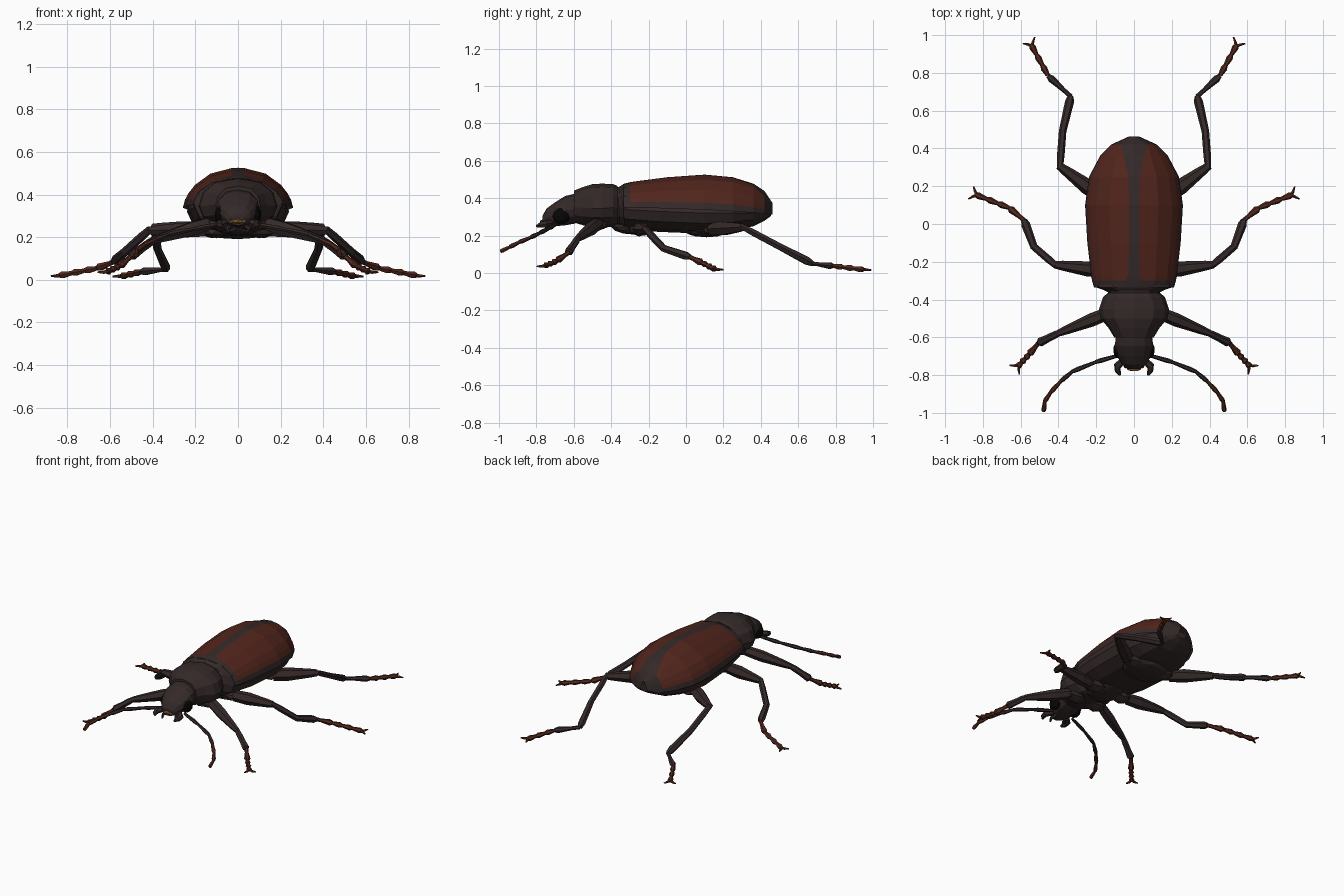
import bpy, bmesh, math
from mathutils import Vector

if "Cube" in bpy.data.objects:
    bpy.data.objects.remove(bpy.data.objects["Cube"])


def material(name, rgb):
    m = bpy.data.materials.new(name)
    m.use_nodes = True
    col = (*rgb, 1)
    m.diffuse_color = col
    m.node_tree.nodes["Principled BSDF"].inputs["Base Color"].default_value = col
    return m


DARK = material("dark brown shell", (0.035, 0.022, 0.022))
RED = material("red brown wing case", (0.083, 0.0185, 0.0115))
RUST = material("rust brown feet", (0.085, 0.021, 0.012))
BLACK = material("black eye", (0.002, 0.002, 0.002))
AMBER = material("amber mouth", (0.25, 0.12, 0.02))


def finish(bm, name, *mats):
    bmesh.ops.recalc_face_normals(bm, faces=bm.faces)
    me = bpy.data.meshes.new(name)
    bm.to_mesh(me)
    bm.free()
    for m in mats:
        me.materials.append(m)
    ob = bpy.data.objects.new(name, me)
    bpy.context.collection.objects.link(ob)
    return ob


def skin(bm, rings):
    """Bridge closed rings of points and cap both ends."""
    rows = [[bm.verts.new(p) for p in r] for r in rings]
    n = len(rows[0])
    for a, b in zip(rows, rows[1:]):
        for i in range(n):
            j = (i + 1) % n
            bm.faces.new((a[i], a[j], b[j], b[i]))
    bm.faces.new(rows[0])
    bm.faces.new(rows[-1])


def body(name, stations, n=12, mat=DARK):
    """Loft along y; each station is y, half width, top, bottom, widest height."""
    bm = bmesh.new()
    rings = []
    for y, w, top, bot, mid in stations:
        ring = []
        for i in range(n):
            c, s = math.cos(math.tau * i / n), math.sin(math.tau * i / n)
            x = w * math.copysign(abs(c) ** 0.8, c)
            ring.append((x, y, mid + s * ((top - mid) if s > 0 else (mid - bot))))
        rings.append(ring)
    skin(bm, rings)
    return finish(bm, name, mat)


def tube(name, pts, radii, mat, side=1, n=6):
    """Tapered limb through the points, mirrored by side."""
    pts = [Vector((p[0] * side, p[1], p[2])) for p in pts]
    bm = bmesh.new()
    rings = []
    for i, p in enumerate(pts):
        d = (pts[min(i + 1, len(pts) - 1)] - pts[max(i - 1, 0)]).normalized()
        u = d.cross(Vector((0, 0, 1))).normalized()
        v = u.cross(d)
        rings.append([p + radii[i] * (u * math.cos(math.tau * k / n) + v * math.sin(math.tau * k / n))
                      for k in range(n)])
    skin(bm, rings)
    return finish(bm, name, mat)


def ball(name, loc, scale, mat, sub=2):
    bm = bmesh.new()
    bmesh.ops.create_icosphere(bm, subdivisions=sub, radius=1)
    for v in bm.verts:
        v.co = Vector([a * b for a, b in zip(v.co, scale)]) + Vector(loc)
    return finish(bm, name, mat)


# Abdomen, thorax and head
body("abdomen", [
    (-0.36, 0.14, 0.45, 0.26, 0.36), (-0.33, 0.20, 0.46, 0.24, 0.34),
    (-0.15, 0.23, 0.46, 0.22, 0.33), (0.10, 0.24, 0.47, 0.21, 0.32),
    (0.25, 0.22, 0.44, 0.225, 0.32), (0.36, 0.165, 0.40, 0.25, 0.32),
    (0.42, 0.11, 0.37, 0.28, 0.32), (0.455, 0.035, 0.35, 0.305, 0.325)])
body("neck_ring", [(-0.40, 0.13, 0.45, 0.26, 0.35), (-0.355, 0.14, 0.462, 0.25, 0.35),
                   (-0.335, 0.205, 0.475, 0.25, 0.35), (-0.32, 0.21, 0.47, 0.25, 0.35)])
body("pronotum", [
    (-0.60, 0.105, 0.44, 0.27, 0.35), (-0.55, 0.135, 0.46, 0.255, 0.35),
    (-0.50, 0.178, 0.475, 0.25, 0.345), (-0.45, 0.185, 0.478, 0.245, 0.345),
    (-0.39, 0.165, 0.475, 0.245, 0.35), (-0.365, 0.14, 0.465, 0.255, 0.35)])
body("head", [
    (-0.59, 0.095, 0.425, 0.265, 0.34), (-0.645, 0.102, 0.412, 0.255, 0.335),
    (-0.70, 0.090, 0.378, 0.25, 0.315), (-0.745, 0.062, 0.345, 0.25, 0.295),
    (-0.768, 0.035, 0.305, 0.255, 0.28)])
ball("mouth", (0, -0.764, 0.275), (0.045, 0.018, 0.012), AMBER, 1)

# Wing cases: domed shell with dark seam, rim and tip
CASES = [  # y, half width, top, edge height, seam half width
    (-0.335, 0.212, 0.476, 0.352, 0.045), (-0.30, 0.222, 0.485, 0.35, 0.045),
    (-0.27, 0.227, 0.49, 0.35, 0.03), (-0.10, 0.247, 0.512, 0.345, 0.026),
    (0.10, 0.259, 0.526, 0.338, 0.026), (0.25, 0.238, 0.512, 0.33, 0.03),
    (0.36, 0.18, 0.478, 0.322, 0.055), (0.42, 0.122, 0.438, 0.315, 0.07),
    (0.462, 0.03, 0.375, 0.312, 0.012)]
bm = bmesh.new()
for side in (1, -1):
    rows = []
    for y, w, top, edge, seam in CASES:
        fs = [0, seam / w, max(0.5, seam / w + 0.05), 0.78, 0.9, 0.96, 1.0]
        rows.append([bm.verts.new((side * f * w, y, edge + (top - edge) * (1 - f ** 2.2) ** 0.65))
                     for f in fs])
    for r, (a, b) in enumerate(zip(rows, rows[1:])):
        for c in range(6):
            f = bm.faces.new((a[c], a[c + 1], b[c + 1], b[c]))
            f.material_index = int(1 <= c <= 4 and 1 <= r <= 6)
    bm.faces.new(rows[0])
    bm.faces.new(rows[-1])
bmesh.ops.remove_doubles(bm, verts=bm.verts, dist=0.0005)
finish(bm, "wing_cases", DARK, RED)

# Legs: hip, knee, mid shin, ankle, foot bend, foot tip, thigh radius, first foot joint colour
LEGS = {
    "front": ((0.13, -0.47, 0.265), (0.40, -0.578, 0.185), (0.455, -0.605, 0.145),
              (0.505, -0.63, 0.108), (0.555, -0.69, 0.065), (0.615, -0.755, 0.038), 0.036, RUST),
    "middle": ((0.15, -0.25, 0.235), (0.42, -0.215, 0.232), (0.53, -0.12, 0.132),
               (0.582, 0.02, 0.085), (0.66, 0.085, 0.055), (0.84, 0.156, 0.02), 0.040, RUST),
    "hind": ((0.17, 0.14, 0.235), (0.392, 0.305, 0.245), (0.378, 0.49, 0.147),
             (0.335, 0.675, 0.05), (0.455, 0.785, 0.038), (0.545, 0.95, 0.018), 0.042, DARK)}


def foot(name, path, side, first):
    """Two jointed stretches along a bent path, ending in a forked claw."""
    a, b, c = map(Vector, path)
    tube(f"{name}_base", [a, a.lerp(b, 0.3), a.lerp(b, 0.85), b],
         [0.013, 0.012, 0.020, 0.012], first, side)
    pts, radii = [], []
    for k in range(3):
        pts += [b.lerp(c, (k + t) / 3) for t in (0.03, 0.7, 0.92)]
        radii += [0.011, 0.018, 0.013]
    tube(name, pts + [c], radii + [0.010], RUST, side)
    d = (c - b).normalized()
    across = d.cross(Vector((0, 0, 1))).normalized()
    for k, s in (("inner", 1), ("outer", -1)):
        tip = c + d * 0.026 + across * s * 0.036
        tip.z = c.z - 0.002
        tube(f"{name}_{k}_claw", [c - d * 0.01, c + d * 0.008 + across * s * 0.015, tip],
             [0.010, 0.008, 0.004], RUST, side, 5)


for label, side in (("left", 1), ("right", -1)):
    for pos, (hip, knee, shin, ankle, bend, tip, r, first) in LEGS.items():
        name = f"{pos}_{label}"
        h, k, low, a = map(Vector, (hip, knee, shin, ankle))
        ball(f"{name}_hip", (side * (hip[0] - 0.05), hip[1], hip[2] - 0.005),
             (0.085, 0.06, 0.035), DARK, 1)
        tube(f"{name}_thigh", [h, h.lerp(k, 0.35), h.lerp(k, 0.85), k],
             [r * 0.9, r, r * 0.65, r * 0.5], DARK, side)
        tube(f"{name}_shin", [k - (low - k) * 0.08, k.lerp(low, 0.3), low, low.lerp(a, 0.85), a],
             [0.016, 0.020, 0.020, 0.024, 0.016], DARK, side)
        foot(f"{name}_foot", (ankle, bend, tip), side, first)

    # Eyes, jaws, feelers
    ball(f"{label}_eye", (side * 0.079, -0.667, 0.305), (0.031, 0.047, 0.045), BLACK)
    tube(f"{label}_jaw", [(0.055, -0.72, 0.27), (0.088, -0.752, 0.262), (0.086, -0.778, 0.256),
                          (0.073, -0.80, 0.25)], [0.018, 0.020, 0.016, 0.006], DARK, side)
    tube(f"{label}_palp", [(0.03, -0.71, 0.26), (0.05, -0.745, 0.24), (0.045, -0.76, 0.222)],
         [0.01, 0.010, 0.006], DARK, side)
    feeler = [Vector(p) for p in (
        (0.08, -0.695, 0.262), (0.20, -0.73, 0.24), (0.325, -0.78, 0.215), (0.385, -0.83, 0.19),
        (0.44, -0.89, 0.165), (0.473, -0.94, 0.14), (0.478, -0.99, 0.116))]
    for i, (p, q) in enumerate(zip(feeler, feeler[1:])):
        tube(f"{label}_feeler_{i + 1}", [p, p.lerp(q, 0.8), q + (q - p) * 0.04],
             [0.009, 0.013, 0.010], DARK if i < 3 else RUST, side)

# Underside keel and belly plate
ball("belly_plate", (0, 0.11, 0.225), (0.16, 0.12, 0.034), DARK)
ball("chest_keel", (0, -0.27, 0.245), (0.11, 0.13, 0.04), DARK)
